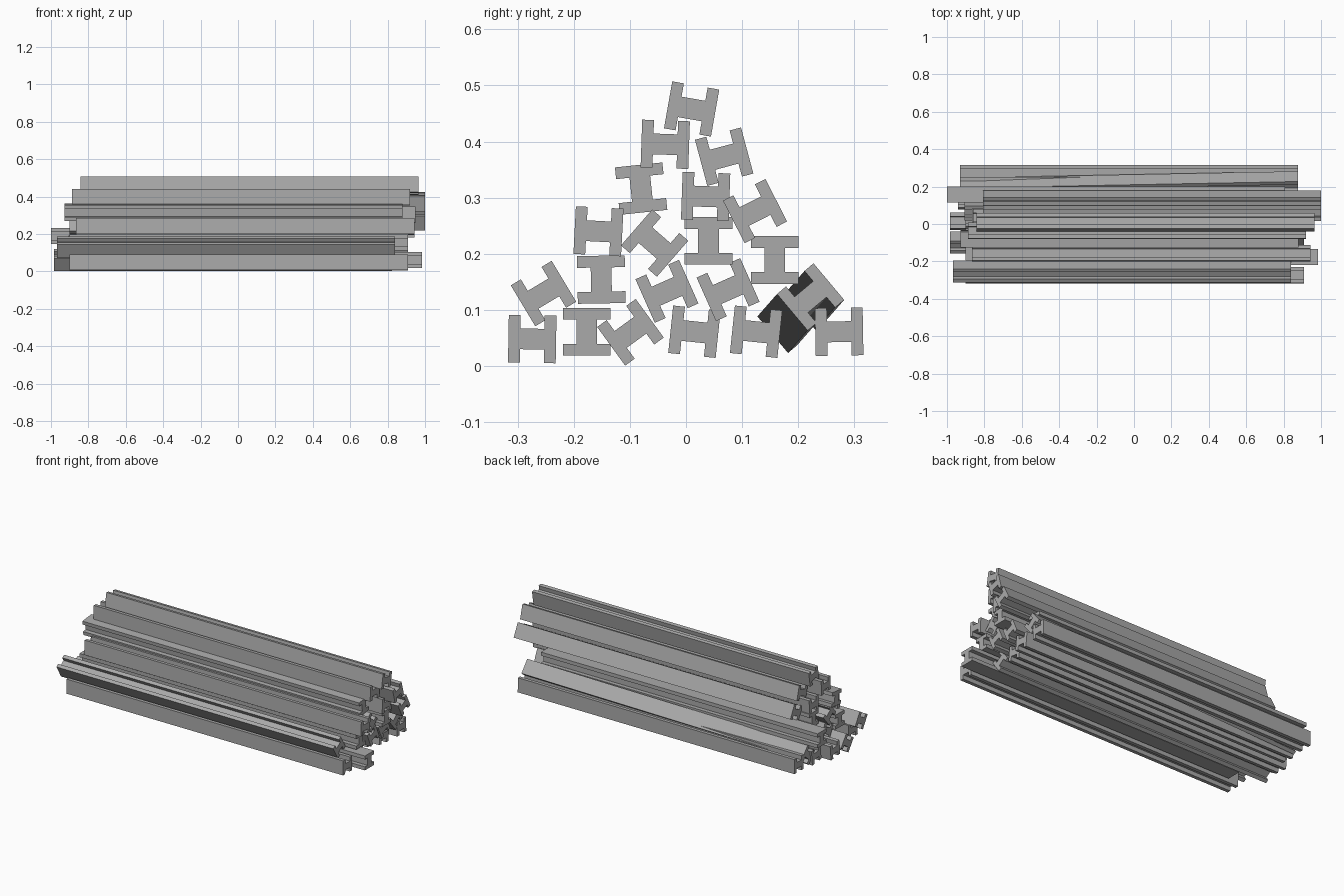
import bpy, math

if "Cube" in bpy.data.objects:
    bpy.data.objects.remove(bpy.data.objects["Cube"])

W, H, FLANGE, WEB, LENGTH = 0.085, 0.085, 0.021, 0.037, 1.808

# dark steel grey
steel = bpy.data.materials.new("dark_steel")
steel.diffuse_color = (0.4, 0.4, 0.4, 1)
steel.use_nodes = True
steel.node_tree.nodes["Principled BSDF"].inputs["Base Color"].default_value = steel.diffuse_color

# I-section outline: flanges at +-u, web running along u
a, b, c, d = H / 2, H / 2 - FLANGE, W / 2, WEB / 2
SECTION = [(-a, -c), (-b, -c), (-b, -d), (b, -d), (b, -c), (a, -c),
           (a, c), (b, c), (b, d), (-b, d), (-b, c), (-a, c)]


def beam(name, y, z, angle, x0, dy=0.0, dz=0.0):
    """I-beam along x; dy, dz shift the far (-x) end for a skewed beam."""
    ca, sa = math.cos(math.radians(angle)), math.sin(math.radians(angle))
    verts = []
    for x, oy, oz in ((x0, dy, dz), (x0 + LENGTH, 0, 0)):
        verts += [(x, y + oy + u * ca - v * sa, z + oz + u * sa + v * ca)
                  for u, v in SECTION]
    n = len(SECTION)
    faces = [(i, i + n, (i + 1) % n + n, (i + 1) % n)[::-1] for i in range(n)]
    # end caps split into two flanges and a web
    for q in ((0, 1, 2, 9, 10, 11), (2, 3, 8, 9), (3, 4, 5, 6, 7, 8)):
        faces += [tuple(i + n for i in q), q[::-1]]
    me = bpy.data.meshes.new(name)
    me.from_pydata(verts, [], faces)
    me.materials.append(steel)
    ob = bpy.data.objects.new(name, me)
    bpy.context.collection.objects.link(ob)


# y, z, roll angle, left end x
BEAMS = [
    # bottom layer
    (-0.274, 0.048, -1, -0.90), (-0.177, 0.061, 90, -0.825),
    (-0.099, 0.060, 36, -0.985), (0.015, 0.061, -6, -0.985),
    (0.125, 0.061, -6, -0.94), (0.273, 0.061, 1, -0.93),
    # second layer
    (-0.254, 0.129, 31, -0.968), (-0.151, 0.154, 91, -0.90),
    (-0.034, 0.133, 24, -0.90), (0.075, 0.136, 24, -0.905),
    (0.158, 0.189, 90, -1.0),
    # third layer
    (-0.156, 0.240, -3, -0.865), (-0.056, 0.219, -41, -0.90),
    (0.040, 0.223, 90, -0.865), (0.123, 0.276, 27, -0.808),
    # upper layers
    (-0.080, 0.316, 96, -0.928), (0.035, 0.302, -2, -0.86),
    (-0.037, 0.395, -2, -0.888), (0.068, 0.373, 15, -0.808),
    (0.010, 0.458, -10, -0.843),
]
for i, args in enumerate(BEAMS):
    beam(f"i_beam_{i + 1:02d}", *args)

# slipped beam lying skewed on the pile
beam("i_beam_skewed", 0.222, 0.123, 40, -0.93, dy=-0.035, dz=-0.040)
